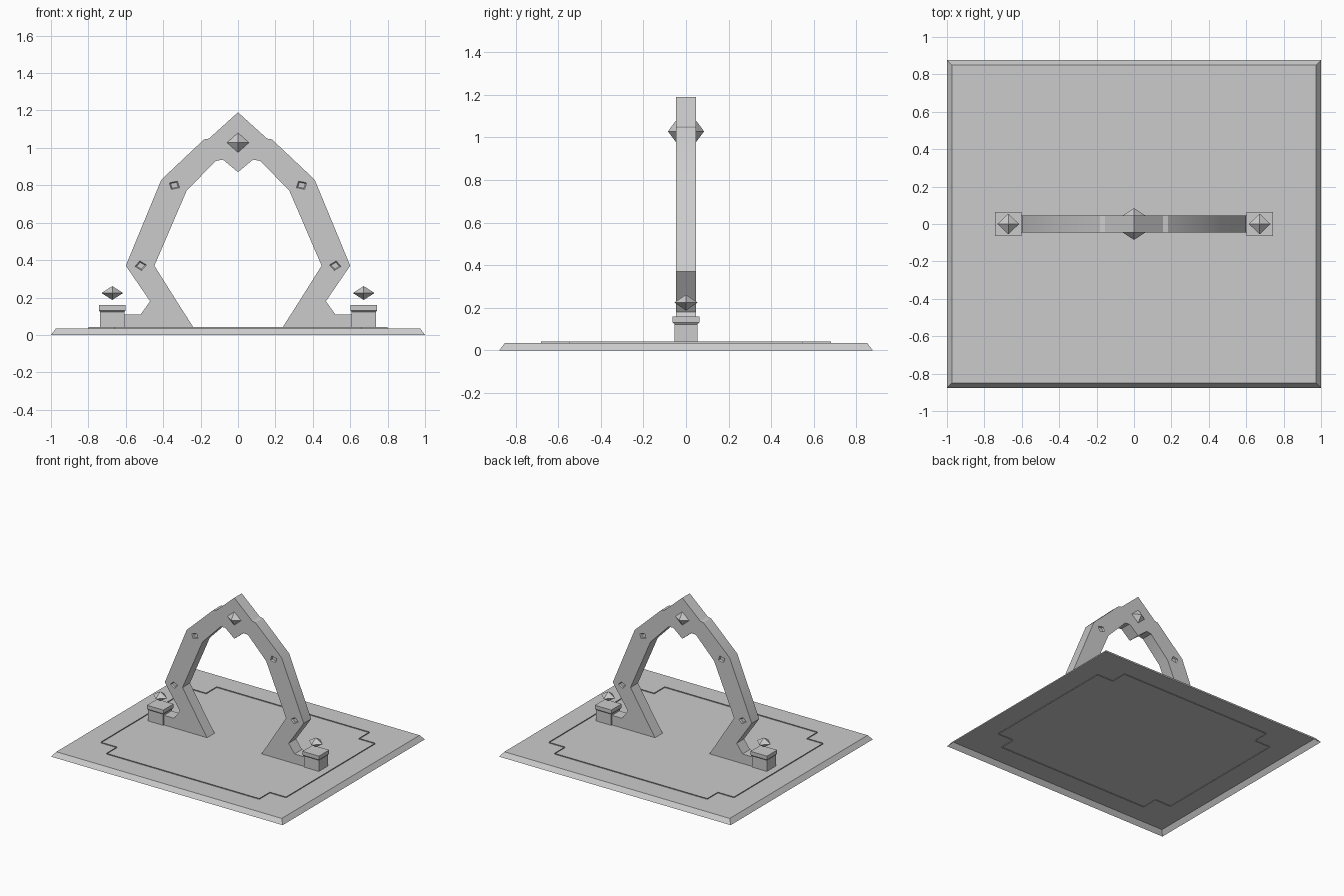
import bpy, bmesh
from math import cos, sin, pi, radians

if "Cube" in bpy.data.objects:
    bpy.data.objects.remove(bpy.data.objects["Cube"])

stone = bpy.data.materials.new("grey_stone")
stone.use_nodes = True
GREY = (0.6, 0.6, 0.6, 1)
stone.diffuse_color = GREY
stone.node_tree.nodes["Principled BSDF"].inputs["Base Color"].default_value = GREY


def loft(name, loops, caps=(0, -1)):
    """Skin matching loops and cap the chosen ones."""
    bm = bmesh.new()
    rings = [[bm.verts.new(p) for p in loop] for loop in loops]
    for c in caps:
        bm.faces.new(rings[c])
    for a, b in zip(rings, rings[1:]):
        for i in range(len(a)):
            j = (i + 1) % len(a)
            bm.faces.new((a[i], a[j], b[j], b[i]))
    return finish(name, bm)


def finish(name, bm):
    bmesh.ops.recalc_face_normals(bm, faces=bm.faces)
    mesh = bpy.data.meshes.new(name)
    bm.to_mesh(mesh)
    bm.free()
    mesh.materials.append(stone)
    obj = bpy.data.objects.new(name, mesh)
    bpy.context.collection.objects.link(obj)
    return obj


def gem(name, radii, centre):
    """Four-sided double pyramid with its points on the axes."""
    bm = bmesh.new()
    rx, ry, rz = radii
    ring = [bm.verts.new(p) for p in ((rx, 0, 0), (0, ry, 0), (-rx, 0, 0), (0, -ry, 0))]
    for tip in (rz, -rz):
        v = bm.verts.new((0, 0, tip))
        for i in range(4):
            bm.faces.new((ring[i], ring[(i + 1) % 4], v))
    bmesh.ops.translate(bm, vec=centre, verts=bm.verts)
    return finish(name, bm)


def cut(target, cutter):
    cutter.hide_render = True
    mod = target.modifiers.new(cutter.name, "BOOLEAN")
    mod.operation = "DIFFERENCE"
    mod.solver = "EXACT"
    mod.object = cutter
    bpy.context.view_layer.objects.active = target
    bpy.ops.object.modifier_apply(modifier=mod.name)
    bpy.data.objects.remove(cutter)


def rect(rx, ry, z, cx=0):
    return [(cx + rx, ry, z), (cx - rx, ry, z), (cx - rx, -ry, z), (cx + rx, -ry, z)]


# Base plate: a hollow tray, open underneath, with a sloping rim
TOP = 0.035
loft("base_plate", [rect(1, 0.877, 0), rect(0.973, 0.85, TOP)], caps=(-1,))

# Thin notched-corner inlay line through the plate
corner = [(0.8, 0.55), (0.66, 0.55), (0.66, 0.68)]
notched = []
for sx, sy in ((1, 1), (-1, 1), (-1, -1), (1, -1)):
    part = [(sx * x, sy * y) for x, y in corner]
    notched += part if sx == sy else part[::-1]
loft("inlay_line", [[(x, y, TOP + dz) for x, y in notched] for dz in (-0.006, 0.007)],
     caps=())

# Pointed arch, outlined from crown to foot and back along the inside
half = [(0, 1.19), (0.155, 1.05), (0.182, 1.045), (0.41, 0.83), (0.6, 0.37),
        (0.47, 0.18), (0.52, 0.11), (0.63, 0.11), (0.63, TOP),
        (0.235, TOP), (0.315, 0.16), (0.447, 0.37), (0.275, 0.77),
        (0.12, 0.93), (0.08, 0.937), (0, 0.87)]
outline = half + [(-x, z) for x, z in half[-2:0:-1]]
T = 0.046
arch = loft("arch", [[(x, y, z) for x, z in outline] for y in (-T, T)])


# Sunken diamond studs on both faces of the arch
def diamond(cx, cz, r, y, tilt):
    return [(cx + r * cos(k * pi / 2 + tilt), y, cz + 0.8 * r * sin(k * pi / 2 + tilt))
            for k in range(4)]


for side in (-1, 1):
    for cx, cz, turn in ((0.34, 0.8, 30), (0.52, 0.37, -8)):
        for face in (-1, 1):
            tilt = side * radians(turn)
            cut(arch, loft("stud_recess", [
                diamond(side * cx, cz, 0.034, face * (T + 0.005), tilt),
                diamond(side * cx, cz, 0.032, face * T, tilt),
                diamond(side * cx, cz, 0.023, face * (T - 0.01), tilt)]))

# Soften the gentle bends of the arch only
bpy.ops.object.select_all(action="DESELECT")
arch.select_set(True)
bpy.context.view_layer.objects.active = arch
bpy.ops.object.shade_smooth_by_angle(angle=radians(30))

# Crown gem showing on both faces
gem("crown_gem", (0.129, 0.085, 0.114), (0, 0, 1.028))

# Pedestals with flared caps, and floating gems
for side, label in ((1, "left"), (-1, "right")):
    x = side * 0.672
    loft(label + "_pedestal", [rect(0.065, 0.055, TOP, x), rect(0.065, 0.055, 0.122, x),
                               rect(0.071, 0.063, 0.13, x), rect(0.071, 0.063, 0.159, x)])
    gem(label + "_floating_gem", (0.058, 0.055, 0.037), (x, 0, 0.224))
